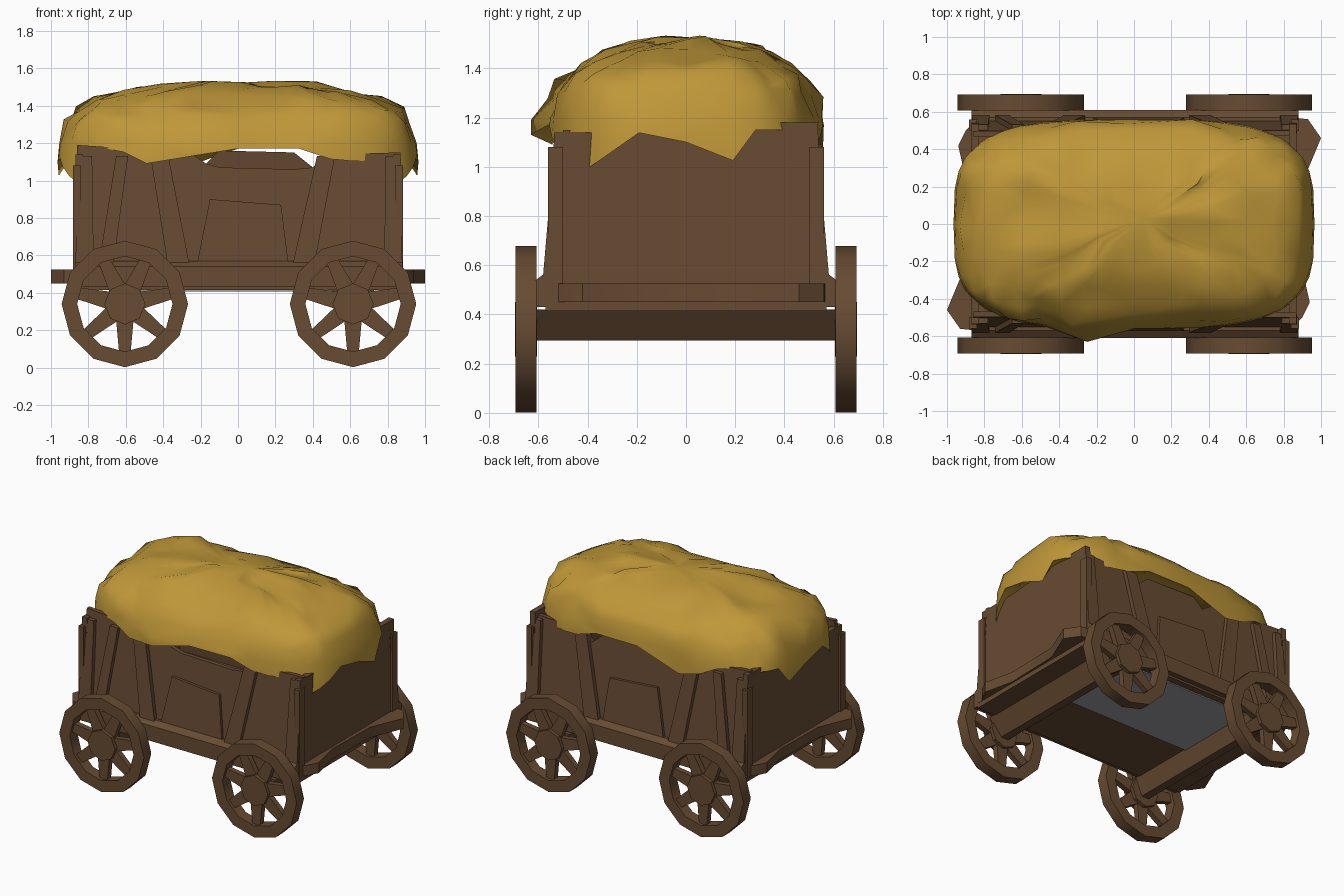
import bpy, bmesh, math, random
from mathutils import Vector, Matrix, noise

if "Cube" in bpy.data.objects:
    bpy.data.objects.remove(bpy.data.objects["Cube"])

random.seed(4)


def material(name, rgb):
    m = bpy.data.materials.new(name)
    m.diffuse_color = (*rgb, 1)
    m.use_nodes = True
    m.node_tree.nodes["Principled BSDF"].inputs["Base Color"].default_value = m.diffuse_color
    return m


WOOD = material("brown wood", (0.135, 0.07, 0.032))
HAY = material("golden hay", (0.52, 0.31, 0.04))
METAL = material("grey metal", (0.34, 0.34, 0.36))


def finish(name, bm, mat, angle=35):
    bmesh.ops.recalc_face_normals(bm, faces=bm.faces[:])
    me = bpy.data.meshes.new(name)
    bm.to_mesh(me)
    bm.free()
    me.materials.append(mat)
    ob = bpy.data.objects.new(name, me)
    bpy.context.collection.objects.link(ob)
    bpy.ops.object.select_all(action='DESELECT')
    ob.select_set(True)
    bpy.context.view_layer.objects.active = ob
    bpy.ops.object.shade_smooth_by_angle(angle=math.radians(angle))
    return ob


def prism(bm, pts, offset):
    """Extrude a flat 3D outline along an offset vector."""
    face = bm.faces.new([bm.verts.new(p) for p in pts])
    res = bmesh.ops.extrude_face_region(bm, geom=[face], use_keep_orig=True)
    bmesh.ops.translate(bm, vec=offset,
                        verts=[v for v in res["geom"] if isinstance(v, bmesh.types.BMVert)])


def box(bm, x0, x1, y0, y1, z0, z1):
    prism(bm, [(x0, y0, z0), (x1, y0, z0), (x1, y1, z0), (x0, y1, z0)], (0, 0, z1 - z0))


# Wheels: faceted rim, broad tapered spokes and a hub
def wheel(name, cx, cy):
    bm = bmesh.new()
    n, cz, w = 12, 0.34, 0.042
    rings = []
    for r, y in ((0.338, -w), (0.338, w), (0.255, w), (0.255, -w)):
        rings.append([bm.verts.new((cx + r * math.sin(math.tau * i / n), cy + y,
                                    cz + r * math.cos(math.tau * i / n)))
                      for i in range(n)])
    for k in range(4):
        a, b = rings[k], rings[(k + 1) % 4]
        for i in range(n):
            j = (i + 1) % n
            bm.faces.new((a[i], a[j], b[j], b[i]))
    for s in range(7):
        ang = math.tau * s / 7 + math.pi
        d = Vector((math.sin(ang), 0, math.cos(ang)))
        t = Vector((d.z, 0, -d.x))
        c = Vector((cx, cy - 0.02, cz))
        prism(bm, [c + d * 0.05 + t * 0.05, c + d * 0.27 + t * 0.03,
                   c + d * 0.27 - t * 0.03, c + d * 0.05 - t * 0.05], (0, 0.04, 0))
    hub = Matrix.Translation((cx, cy, cz)) @ Matrix.Rotation(math.pi / 2, 4, 'X')
    bmesh.ops.create_cone(bm, cap_ends=True, segments=8, radius1=0.11, radius2=0.11,
                          depth=0.09, matrix=hub)
    finish(name, bm, WOOD)


for cx, fx in ((-0.605, "left"), (0.615, "right")):
    for cy, fy in ((-0.65, "front"), (0.65, "back")):
        wheel(f"{fy}_{fx}_wheel", cx, cy)

# Axles with wedge-shaped bolsters
for cx, side, w in ((-0.605, "left", 0.08), (0.615, "right", 0.12)):
    bm = bmesh.new()
    prism(bm, [(cx - w, -0.62, 0.42), (cx + w, -0.62, 0.42), (cx + 0.03, -0.62, 0.295),
               (cx - 0.03, -0.62, 0.295)], (0, 1.24, 0))
    finish(side + "_axle", bm, WOOD)

# Floor and the metal plate under it
bm = bmesh.new()
box(bm, -0.87, 0.88, -0.57, 0.57, 0.415, 0.5)
finish("floor", bm, WOOD)
bm = bmesh.new()
box(bm, -0.66, 0.52, -0.1, 0.52, 0.407, 0.416)
finish("under_plate", bm, METAL)

# Side walls with an uneven top edge, leaning slightly inward
LEAN = lambda z: 0.59 - 0.06 * (z - 0.45) / 0.7
for sy, side, mid in ((-1, "front", 1.06), (1, "back", 1.15)):
    bm = bmesh.new()
    outline = [(-0.86, 0.45), (0.87, 0.45), (0.87, 1.15), (0.47, 1.14), (0.4, 1.07), (0.3, mid),
               (-0.1, mid + 0.01), (-0.17, 1.09), (-0.26, 1.15), (-0.86, 1.19)]
    prism(bm, [(x, sy * (LEAN(z) - 0.03), z) for x, z in outline], (0, -sy * 0.03, 0))
    finish(side + "_wall", bm, WOOD)

    # Rails, posts and the middle panel standing off the wall
    bm = bmesh.new()
    prism(bm, [(-0.87, sy * y, z) for y, z in
               ((0.55, 0.43), (0.61, 0.43), (0.61, 0.54), (0.57, 0.57), (0.55, 0.57))], (1.75, 0, 0))
    finish(side + "_bottom_rail", bm, WOOD)
    bm = bmesh.new()
    for xb, xt, w in ((-0.82, -0.82, 0.05), (0.83, 0.83, 0.05), (-0.3, -0.42, 0.06),
                      (0.33, 0.47, 0.06), (-0.72, -0.62, 0.04)):
        prism(bm, [(xb - w, sy * LEAN(0.45), 0.45), (xb + w, sy * LEAN(0.45), 0.45),
                   (xt + w * 0.8, sy * LEAN(1.13), 1.13), (xt - w * 0.8, sy * LEAN(1.13), 1.13)],
              (0, -sy * 0.05, 0))
    finish(side + "_posts", bm, WOOD)
    bm = bmesh.new()
    prism(bm, [(x, sy * (LEAN(z) - 0.01), z) for x, z in
               ((-0.22, 0.55), (0.27, 0.55), (0.23, 0.87), (-0.15, 0.9))], (0, -sy * 0.03, 0))
    finish(side + "_panel", bm, WOOD)

# End walls, each with corner posts and a pointed step
for sx, side in ((-1, "left"), (1, "right")):
    bm = bmesh.new()
    prism(bm, [(sx * 0.87, y, z) for y, z in
               ((-0.57, 0.45), (0.57, 0.45), (0.535, 1.18), (0.2, 1.18), (-0.2, 1.14), (-0.535, 1.14))],
          (-sx * 0.04, 0, 0))
    for y in (-0.53, 0.53):
        box(bm, sx * 0.84, sx * 0.882, y - 0.03, y + 0.03, 0.45, 1.08)
    finish(side + "_end_wall", bm, WOOD)
    bm = bmesh.new()
    prism(bm, [(sx * x, sx * y, 0.45) for x, y in
               ((0.84, -0.56), (0.9, -0.5), (0.94, -0.42), (0.89, -0.2), (0.9, 0.22),
                (1.0, 0.46), (0.93, 0.56), (0.84, 0.57))], (0, 0, 0.075))
    finish(side + "_end_step", bm, WOOD)


# Hay heap: lumpy rounded-box dome with a ragged drooping hem
def interp(table, x):
    for (a, za), (b, zb) in zip(table, table[1:]):
        if x <= b:
            return za + (zb - za) * max(0, (x - a) / (b - a))
    return table[-1][1]


HEM_SIDE = [(-0.97, 1.06), (-0.86, 1.08), (-0.75, 1.18), (-0.55, 1.14), (-0.4, 1.02), (-0.2, 1.12),
            (-0.1, 1.17), (0.45, 1.17), (0.5, 1.1), (0.8, 1.11), (0.95, 1.03)]
HEM_END = [(-0.55, 1.06), (-0.42, 0.98), (-0.3, 1.06), (-0.2, 1.14), (0, 1.1), (0.23, 1.01),
           (0.28, 1.15), (0.45, 1.15), (0.55, 1.06)]

bm = bmesh.new()
SEG, RINGS = 40, (0.2, 0.42, 0.62, 0.78, 0.89, 0.96, 0.99, 1.0)
top = bm.verts.new((0.05, 0.03, 1.525))
rows = []
for r in RINGS:
    row = []
    for i in range(SEG):
        a = math.tau * i / SEG
        c, s = math.cos(a), math.sin(a)
        x = 0.965 * math.copysign(abs(c) ** 0.58, c)
        y = 0.56 * math.copysign(abs(s) ** 0.58, s)
        hem = interp(HEM_END, y) if abs(c) > abs(s) else interp(HEM_SIDE, x)
        p = 2.5 * c * c + 2.1 * s * s
        if r < 0.99:
            z = 1.17 + 0.355 * (1 - r ** p) ** (1 / p)
        else:
            z = 1.2 if r < 1 else hem
        co = Vector((x * r, y * r, z))
        if r < 0.99:
            lump = noise.noise_vector(co * 5.5) * Vector((0.06, 0.045, 0.04))
            co += lump + Vector([random.uniform(-1, 1) for _ in range(3)]) * 0.016 * r
        # A loose tuft pulled out over the front edge
        if r >= 0.99 and y < 0 and abs(x + 0.25) < 0.08:
            co = Vector((-0.25, -0.63, 1.19 if r < 1 else 1.13))
        row.append(bm.verts.new(co))
    rows.append(row)
# Underside tucks back in, above the gaps in the walls
rows.append([bm.verts.new((v.co.x * 0.9, v.co.y * 0.9, 1.175)) for v in rows[-1]])
for i in range(SEG):
    j = (i + 1) % SEG
    bm.faces.new((top, rows[0][i], rows[0][j]))
    for a, b in zip(rows, rows[1:]):
        bm.faces.new((a[i], b[i], b[j], a[j]))
bm.faces.new(rows[-1])
bmesh.ops.triangulate(bm, faces=bm.faces[:])
finish("hay_heap", bm, HAY, 60)
